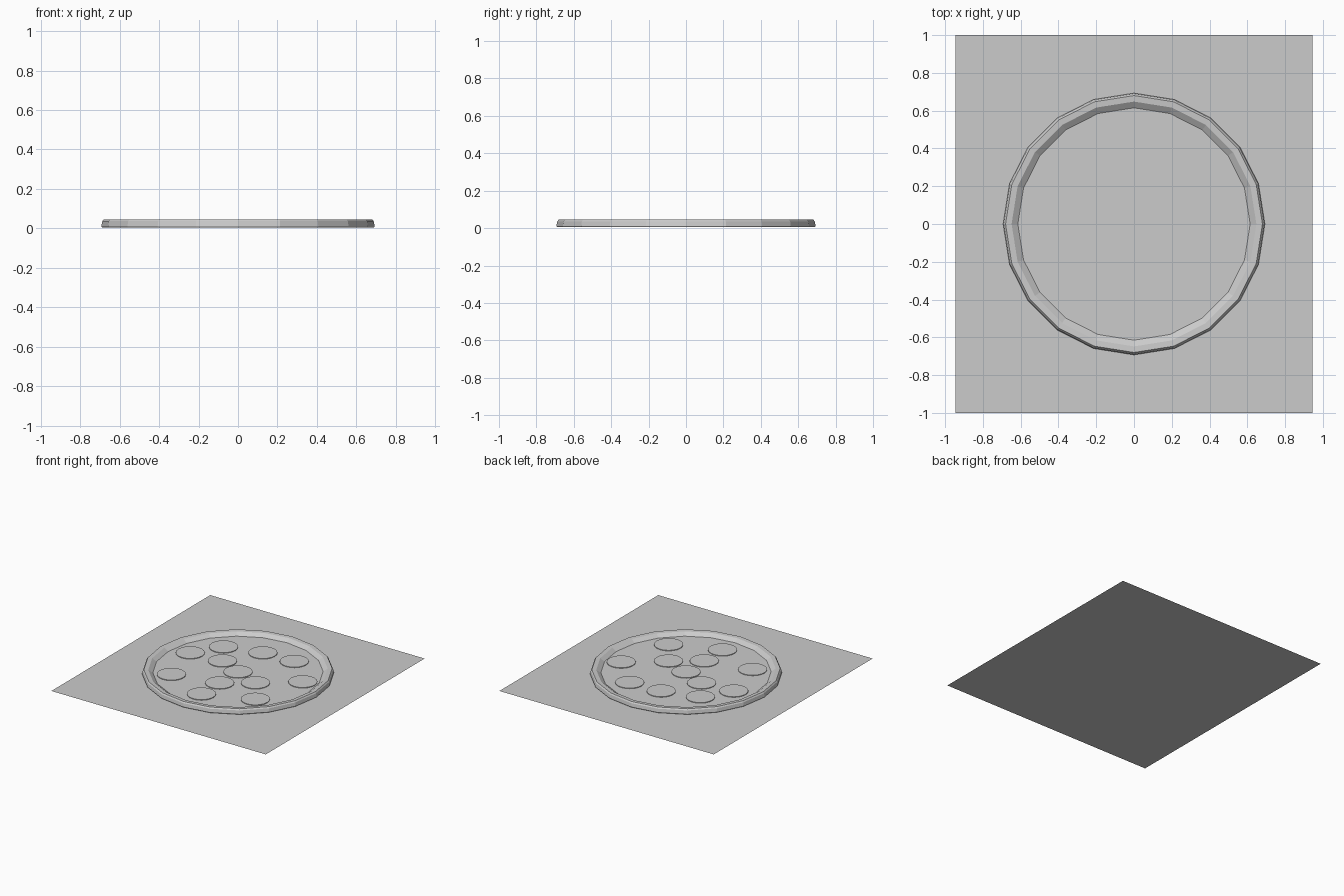
import bpy, bmesh
from math import cos, sin, pi

if "Cube" in bpy.data.objects:
    bpy.data.objects.remove(bpy.data.objects["Cube"])


def finish(name, bm):
    me = bpy.data.meshes.new(name)
    bm.normal_update()
    bm.to_mesh(me)
    bm.free()
    ob = bpy.data.objects.new(name, me)
    bpy.context.collection.objects.link(ob)
    return ob


def lathe(name, profile, sides, at=(0, 0)):
    """Spin (radius, height) points listed bottom to top, capped both ends."""
    bm = bmesh.new()
    rings = [[bm.verts.new((at[0] + r * cos(2 * pi * i / sides),
                            at[1] + r * sin(2 * pi * i / sides), z))
              for i in range(sides)] for r, z in profile]
    for a, b in zip(rings, rings[1:]):
        for i in range(sides):
            j = (i + 1) % sides
            bm.faces.new((a[i], a[j], b[j], b[i]))
    bm.faces.new(rings[0][::-1])
    bm.faces.new(rings[-1])
    return finish(name, bm)


# Flat sheet under the pizza
bm = bmesh.new()
bm.faces.new([bm.verts.new((x, y, 0)) for x, y in
              ((-0.945, -1), (0.945, -1), (0.945, 1), (-0.945, 1))])
finish("paper_sheet", bm)

# Base with raised crust and sunken middle
lathe("pizza_base", [(0.69, 0.005), (0.693, 0.012), (0.688, 0.036), (0.68, 0.046),
                     (0.648, 0.044), (0.615, 0.021)], 20)

# Thin round topping slices
spots = [(-0.47, 0.07), (-0.33, 0.29), (-0.04, 0.37), (-0.20, 0.09),
         (0.23, 0.38), (-0.37, -0.31), (0, 0), (0, -0.23),
         (0.21, -0.08), (0.48, 0.13), (0, -0.46), (0.37, -0.31)]
for k, p in enumerate(spots):
    lathe(f"topping_slice_{k + 1}", [(0.105, 0.019), (0.105, 0.026)], 20, p)
